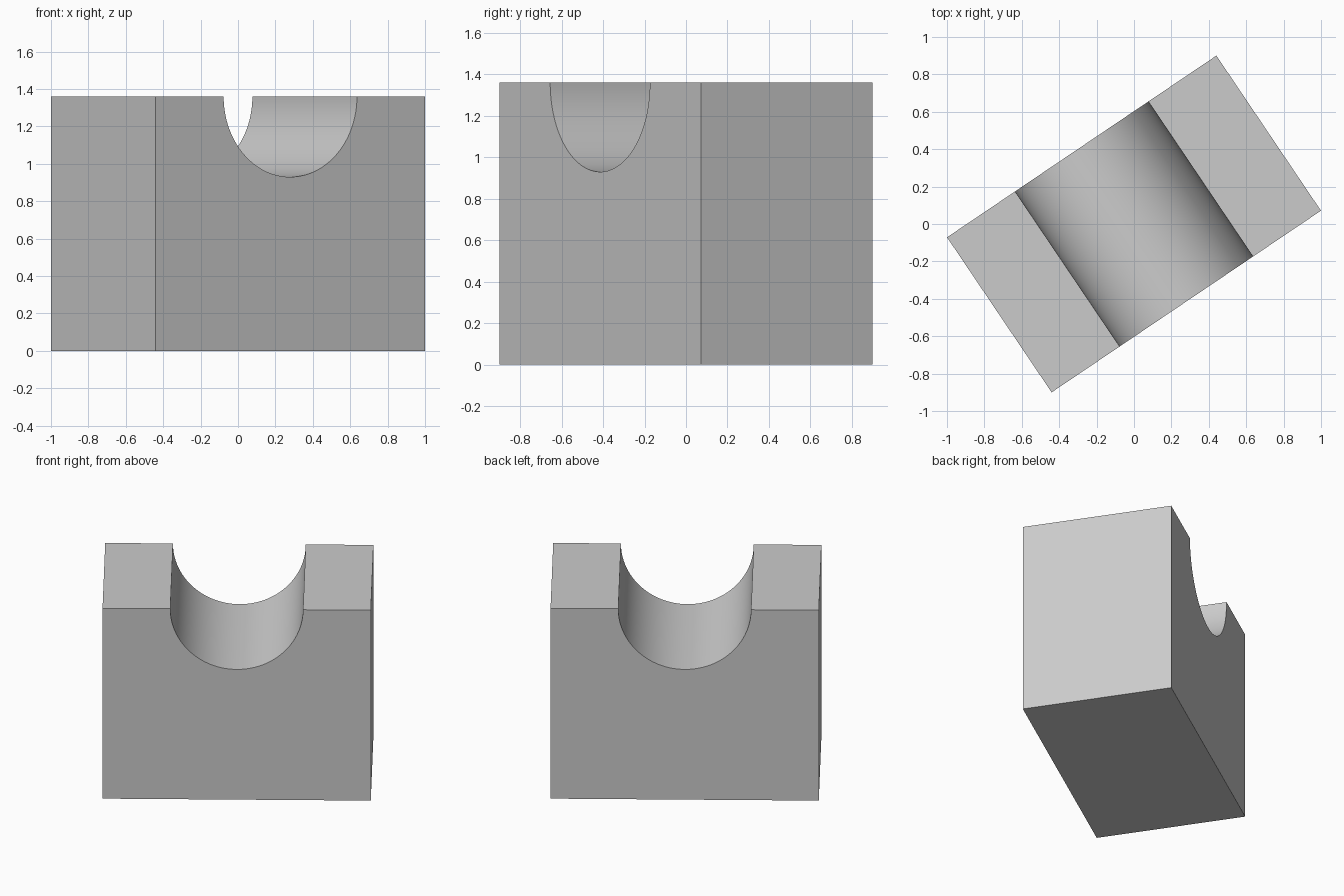
import bpy, bmesh
from math import sin, cos, pi, radians

LENGTH, DEPTH, HEIGHT = 1.737, 1.0, 1.36
RADIUS, STEPS = 0.43, 64
TURN = radians(34)

if "Cube" in bpy.data.objects:
    bpy.data.objects.remove(bpy.data.objects["Cube"], do_unlink=True)

# Plain grey material
grey = bpy.data.materials.new("plain_grey")
grey.use_nodes = True
colour = (0.6, 0.6, 0.6, 1)
grey.diffuse_color = colour
grey.node_tree.nodes["Principled BSDF"].inputs["Base Color"].default_value = colour

# Block outline with a half-round channel in the top edge
half = LENGTH / 2
outline = [(-half, HEIGHT), (-half, 0), (half, 0), (half, HEIGHT)]
outline += [(RADIUS * cos(pi * i / STEPS), HEIGHT - RADIUS * sin(pi * i / STEPS))
            for i in range(STEPS + 1)]

# Extrude the outline through the depth of the block
bm = bmesh.new()
front = bm.faces.new([bm.verts.new((x, -DEPTH / 2, z)) for x, z in outline])
extruded = bmesh.ops.extrude_face_region(bm, geom=[front], use_keep_orig=True)
back = [v for v in extruded["geom"] if isinstance(v, bmesh.types.BMVert)]
bmesh.ops.translate(bm, verts=back, vec=(0, DEPTH, 0))
bmesh.ops.recalc_face_normals(bm, faces=bm.faces)

mesh = bpy.data.meshes.new("channel_block")
bm.to_mesh(mesh)
bm.free()
mesh.materials.append(grey)

block = bpy.data.objects.new("channel_block", mesh)
block.rotation_euler.z = TURN
bpy.context.collection.objects.link(block)

# Smooth channel, crisp block edges
bpy.ops.object.select_all(action="DESELECT")
block.select_set(True)
bpy.context.view_layer.objects.active = block
bpy.ops.object.shade_smooth_by_angle(angle=radians(30))
